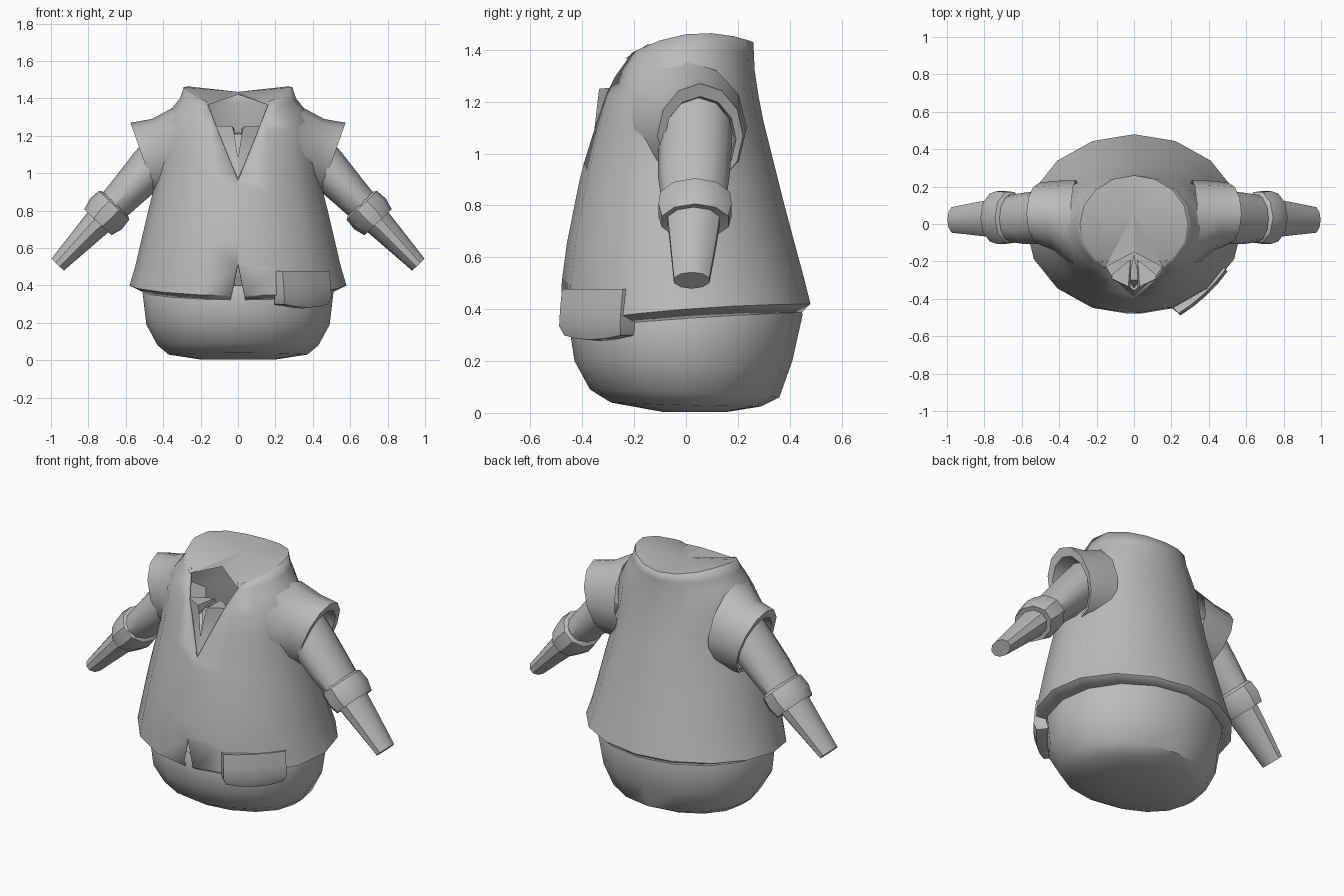
import bpy, bmesh, math
from mathutils import Vector

if "Cube" in bpy.data.objects:
    bpy.data.objects.remove(bpy.data.objects["Cube"])

grey = bpy.data.materials.new("plain_grey")
grey.diffuse_color = (0.5, 0.5, 0.5, 1)
grey.use_nodes = True
grey.node_tree.nodes["Principled BSDF"].inputs["Base Color"].default_value = grey.diffuse_color


def finish(name, bm, mirror=False, angle=40, recalc=True):
    if recalc:
        bmesh.ops.recalc_face_normals(bm, faces=bm.faces[:])
    me = bpy.data.meshes.new(name)
    bm.to_mesh(me)
    bm.free()
    me.materials.append(grey)
    me.shade_smooth()
    me.set_sharp_from_angle(angle=math.radians(angle))
    ob = bpy.data.objects.new(name, me)
    bpy.context.collection.objects.link(ob)
    if mirror:
        ob.modifiers.new("Mirror", 'MIRROR').use_mirror_merge = False
    return ob


def loft(rings, closed=True, caps=(False, False)):
    """Skin a list of equal-length point rows."""
    bm = bmesh.new()
    rows = [[bm.verts.new(p) for p in r] for r in rings]
    n = len(rows[0])
    for a, b in zip(rows, rows[1:]):
        for i in range(n if closed else n - 1):
            j = (i + 1) % n
            bm.faces.new((a[i], a[j], b[j], b[i]))
    for use, row in zip(caps, (rows[0], rows[-1])):
        if use:
            bm.faces.new(row)
    bmesh.ops.recalc_face_normals(bm, faces=bm.faces[:])
    return bm


def body_ring(hw, yf, yb, zf, zs, zb, n=16):
    """Oval body section; heights given at front, side and back."""
    pts = []
    for i in range(n):
        a = 2 * math.pi * i / n
        c = -math.cos(a)
        y = (yf + yb) / 2 + c * (yb - yf) / 2
        z = (zf + zb) / 2 + c * (zb - zf) / 2 + (zs - (zf + zb) / 2) * (1 - c * c)
        pts.append((hw * math.sin(a), y, z))
    return pts


def oval(center, up, ry, n=12):
    """Limb section spanned by an up vector and the y axis."""
    c, up = Vector(center), Vector(up)
    return [c + up * math.cos(2 * math.pi * i / n)
            + Vector((0, ry, 0)) * math.sin(2 * math.pi * i / n) for i in range(n)]


# Trousers: rounded bowl
finish("trousers", loft([
    body_ring(.20, -.09, .16, .004, .004, .004),
    body_ring(.37, -.29, .29, .04, .03, .025),
    body_ring(.43, -.37, .36, .09, .08, .06),
    body_ring(.49, -.43, .41, .20, .19, .20),
    body_ring(.51, -.45, .45, .33, .36, .38),
    body_ring(.48, -.43, .43, .40, .43, .45)], caps=(True, True)))

# Vest: sloped hem lip, body and neck
neck = body_ring(.29, -.265, .26, 1.355, 1.46, 1.43)
bm = loft([
    body_ring(.50, -.445, .44, .32, .36, .38),
    body_ring(.58, -.485, .48, .345, .40, .42),
    body_ring(.55, -.48, .455, .50, .50, .52),
    body_ring(.515, -.46, .42, .65, .65, .65),
    body_ring(.48, -.43, .38, .80, .80, .80),
    body_ring(.455, -.41, .355, .90, .90, .90),
    body_ring(.435, -.385, .33, 1.0, 1.0, 1.0),
    body_ring(.42, -.355, .30, 1.12, 1.12, 1.12),
    body_ring(.405, -.325, .28, 1.22, 1.25, 1.22),
    body_ring(.35, -.295, .265, 1.29, 1.35, 1.32),
    body_ring(.31, -.28, .262, 1.33, 1.40, 1.38),
    neck])


def cut_wedge(bm, apex, slope, zmin, zmax):
    """Cut a mirrored wedge through the front, z = apex + slope * |x|."""
    for s in (1, -1):
        faces = [f for f in bm.faces if f.calc_center_median().y < 0
                 and 0 < s * f.calc_center_median().x < .35
                 and zmin < f.calc_center_median().z < zmax]
        geom = set(faces)
        for f in faces:
            geom.update(f.edges)
            geom.update(f.verts)
        bmesh.ops.bisect_plane(bm, geom=list(geom), dist=1e-5,
                               plane_co=(0, 0, apex), plane_no=(s * slope, 0, -1))
    sign = 1 if slope > 0 else -1
    gone = []
    for f in bm.faces:
        c = f.calc_center_median()
        if c.y < 0 and abs(c.x) < .35 and zmin < c.z < zmax \
                and sign * (c.z - apex - slope * abs(c.x)) > 0:
            gone.append(f)
    bmesh.ops.delete(bm, geom=gone, context='FACES')


cut_wedge(bm, .96, 2.5, .8, 1.6)     # neckline
cut_wedge(bm, .52, -5, .2, .7)       # hem notch
vest = finish("vest", bm, recalc=False)
solid = vest.modifiers.new("Thickness", 'SOLIDIFY')
solid.thickness = .015
solid.offset = -1

# Closed neck top, dipping to the neckline at the front
bm = bmesh.new()
rim = neck[2:15] + [(-.16, -.235, 1.365), (0, -.15, 1.42), (.16, -.235, 1.365)]
vs = [bm.verts.new(p) for p in rim]
mid = bm.verts.new((0, .05, 1.435))
for i in range(len(vs)):
    bm.faces.new((vs[i], vs[(i + 1) % len(vs)], mid))
finish("neck_top", bm, angle=25)

# Cap sleeves with a turned-in rim
finish("cap_sleeve", loft([
    oval((.31, .00, 1.10), (.03, 0, .255), .235),
    oval((.43, .045, 1.08), (.03, 0, .21), .185),
    oval((.505, .055, 1.07), (.07, 0, .20), .165),
    oval((.495, .055, 1.055), (.06, 0, .165), .138),
    oval((.42, .05, 1.05), (.05, 0, .165), .135)]), mirror=True)

# Arms: points run along one slanted axis
axis = Vector((.69, 0, -.725)).normalized()
side = Vector((.725, 0, .69)).normalized()


def arm_ring(d, r, ry, y, n=12):
    return oval(Vector((.48, y, 1.02)) + axis * d, side * r, ry, n)


finish("upper_arm", loft([
    arm_ring(-.16, .125, .14, .04), arm_ring(0, .115, .142, .035),
    arm_ring(.15, .10, .138, .03), arm_ring(.32, .085, .12, .03)],
    caps=(True, True)), mirror=True)
finish("cuff", loft([
    arm_ring(.25, .088, .125, .035, 10), arm_ring(.265, .112, .142, .035, 10),
    arm_ring(.33, .118, .148, .035, 10), arm_ring(.39, .10, .135, .035, 10),
    arm_ring(.385, .07, .10, .03, 10)],
    caps=(True, True)), mirror=True, angle=35)
finish("forearm", loft([
    arm_ring(.36, .08, .108, .03, 10), arm_ring(.50, .066, .094, .028, 10),
    arm_ring(.703, .046, .072, .022, 10)], caps=(True, True)), mirror=True)

# Shirt collar flaps inside the neckline
bm = bmesh.new()
outer, inner, low, knot, tip, back = [bm.verts.new(p) for p in (
    (.135, -.285, 1.255), (.03, -.335, 1.25), (.02, -.34, 1.21),
    (0, -.355, 1.08), (0, -.385, .97), (.02, -.19, 1.24))]
hip = bm.verts.new((.09, -.31, 1.17))
bm.faces.new((outer, inner, low, hip))
bm.faces.new((low, knot, hip))
bm.faces.new((hip, knot, tip))
bm.faces.new((outer, back, inner))
bm.faces.new((inner, back, low))
finish("collar_flap", bm, mirror=True, angle=20)

# Necktie wedge between the flaps
bm = bmesh.new()
a, b, c, d = [bm.verts.new(p) for p in (
    (-.03, -.30, 1.21), (.03, -.30, 1.21), (0, -.345, 1.07), (0, -.16, 1.22))]
bm.faces.new((a, c, b))
bm.faces.new((a, b, d))
finish("necktie", bm, angle=20)

# Hip pocket: slanted patch that bulges at the bottom
n_dir, t_dir = Vector((.68, -.73, 0)), Vector((.73, .68, 0))
rows = []
for z, off, half, sag in ((.465, .46, .175, 0), (.478, .53, .178, 0), (.40, .54, .178, 0),
                          (.335, .545, .178, .005), (.30, .53, .165, .018),
                          (.295, .48, .15, .018), (.31, .43, .14, 0)):
    row = []
    for u in (-1, -.97, -.5, 0, .5, .97, 1):
        o = off - .018 * u * u - (.07 if abs(u) == 1 else 0)
        p = n_dir * o + t_dir * (half * u + .02)
        row.append((p.x, p.y, z - sag * (1 - u * u)))
    rows.append(row)
finish("hip_pocket", loft(rows, closed=False))
